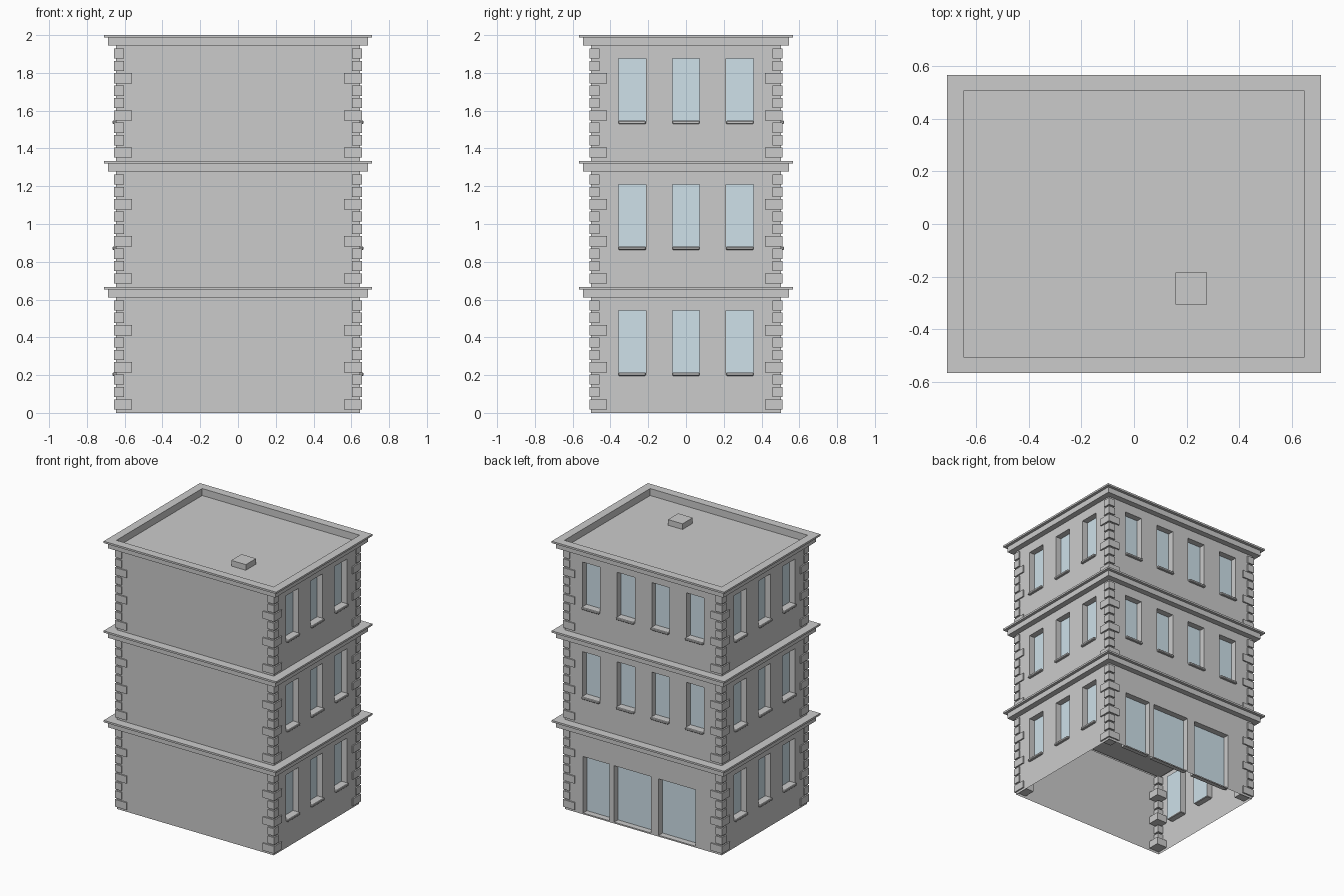
import bpy
import bmesh

if "Cube" in bpy.data.objects:
    bpy.data.objects.remove(bpy.data.objects["Cube"])

HX, HY = 0.646, 0.502        # half sizes of the wall body
FLOOR = 2 / 3                # storey height
WALL_H = 0.612               # wall height below each cornice
DEPTH = 0.045                # window recess

glass_mat = bpy.data.materials.new("window_glass")
glass_mat.diffuse_color = (0.62, 0.75, 0.82, 1)
glass_mat.use_nodes = True
glass_mat.node_tree.nodes["Principled BSDF"].inputs["Base Color"].default_value = glass_mat.diffuse_color


def make(name, bm, mat=None, merge=True):
    if merge:
        bmesh.ops.remove_doubles(bm, verts=bm.verts, dist=1e-5)
    me = bpy.data.meshes.new(name)
    bm.to_mesh(me)
    bm.free()
    ob = bpy.data.objects.new(name, me)
    bpy.context.collection.objects.link(ob)
    if mat:
        me.materials.append(mat)
    return ob


def quad(bm, pts):
    bm.faces.new([bm.verts.new(p) for p in pts])


def box(bm, lo, hi):
    lo, hi = [min(a, b) for a, b in zip(lo, hi)], [max(a, b) for a, b in zip(lo, hi)]
    v = bmesh.ops.create_cube(bm, size=1)["verts"]
    for w in v:
        w.co = [(lo[i] + hi[i]) / 2 + w.co[i] * (hi[i] - lo[i]) for i in range(3)]


def loft(bm, profile):
    """Sweep (offset, z) points around the rectangular plan and cap the last loop."""
    rings = [[bm.verts.new((sx * (HX + o), sy * (HY + o), z))
              for sx, sy in ((-1, -1), (1, -1), (1, 1), (-1, 1))] for o, z in profile]
    for a, b in zip(rings, rings[1:]):
        for i in range(4):
            j = (i + 1) % 4
            bm.faces.new((a[i], a[j], b[j], b[i]))
    bm.faces.new(rings[-1])


def facade(walls, glass, sills, normal, base, openings, has_sill):
    """Wall sheet with recessed openings (u0, u1, z0, z1), seen from outside."""
    nx, ny = normal
    dist, half = (HX, HY) if nx else (HY, HX)

    def P(u, z, d=0.0):
        return (nx * (dist + d) - ny * u, ny * (dist + d) + nx * u, base + z)

    us = sorted({-half, half} | {o[0] for o in openings} | {o[1] for o in openings})
    zs = sorted({0.0, WALL_H} | {o[2] for o in openings} | {o[3] for o in openings})
    for u0, u1 in zip(us, us[1:]):
        for z0, z1 in zip(zs, zs[1:]):
            cu, cz = (u0 + u1) / 2, (z0 + z1) / 2
            if not any(o[0] < cu < o[1] and o[2] < cz < o[3] for o in openings):
                quad(walls, [P(u0, z0), P(u1, z0), P(u1, z1), P(u0, z1)])
    for u0, u1, z0, z1 in openings:
        c = [(u0, z0), (u1, z0), (u1, z1), (u0, z1)]
        for a, b in zip(c, c[1:] + c[:1]):
            quad(walls, [P(*a), P(*b), P(*b, -DEPTH), P(*a, -DEPTH)])
        quad(glass, [P(*p, -DEPTH) for p in c])
        if has_sill:
            box(sills, P(u0, 0.196, -DEPTH), P(u1, 0.214, 0.018))


def windows(centres):
    return [(c - 0.0725, c + 0.0725, 0.2, 0.543) for c in centres]


side_windows = windows((-0.285, 0, 0.285))
back_windows = windows((-0.4275, -0.1425, 0.1425, 0.4275))
shopfront = [(-0.495, -0.28, 0.01, 0.43), (-0.24, 0.065, 0.01, 0.43), (0.127, 0.43, 0.01, 0.43)]

walls, glass, sills = bmesh.new(), bmesh.new(), bmesh.new()
quoins, cornices = bmesh.new(), bmesh.new()

for level in range(3):
    z = level * FLOOR
    # four walls: blank front, windowed sides, shopfront or windows at the back
    facade(walls, glass, sills, (0, -1), z, [], False)
    facade(walls, glass, sills, (1, 0), z, side_windows, True)
    facade(walls, glass, sills, (-1, 0), z, side_windows, True)
    facade(walls, glass, sills, (0, 1), z, back_windows if level else shopfront, level > 0)

    # corner stones, every third one long
    for i in range(9):
        lx, ly = (0.095, 0.095) if i % 3 == 0 else (0.053, 0.053)
        z0 = z + 0.018 + i * 0.0655
        for sx in (-1, 1):
            for sy in (-1, 1):
                ox, oy = HX + 0.01, HY + 0.01
                box(quoins, (sx * (ox - lx), sy * (oy - ly), z0),
                    (sx * ox, sy * oy, z0 + 0.054))

    # stepped cornice; the top one is a parapet around the sunken roof
    profile = [(0, z + WALL_H), (0.043, z + WALL_H), (0.043, z + 0.653),
               (0.064, z + 0.653), (0.064, z + FLOOR)]
    if level == 2:
        profile += [(0.002, z + FLOOR), (0.002, 1.948)]
    loft(cornices, profile)

make("walls", walls)
make("window_glass", glass, glass_mat)
sill_ob = make("window_sills", sills, merge=False)
bev = sill_ob.modifiers.new("edge_bevel", "BEVEL")
bev.width = 0.004
bev.segments = 1
make("corner_stones", quoins, merge=False)
make("cornices_and_roof", cornices)

# rooftop hatch
hatch = bmesh.new()
box(hatch, (0.158, -0.305, 1.94), (0.278, -0.185, 1.99))
make("roof_hatch", hatch)
